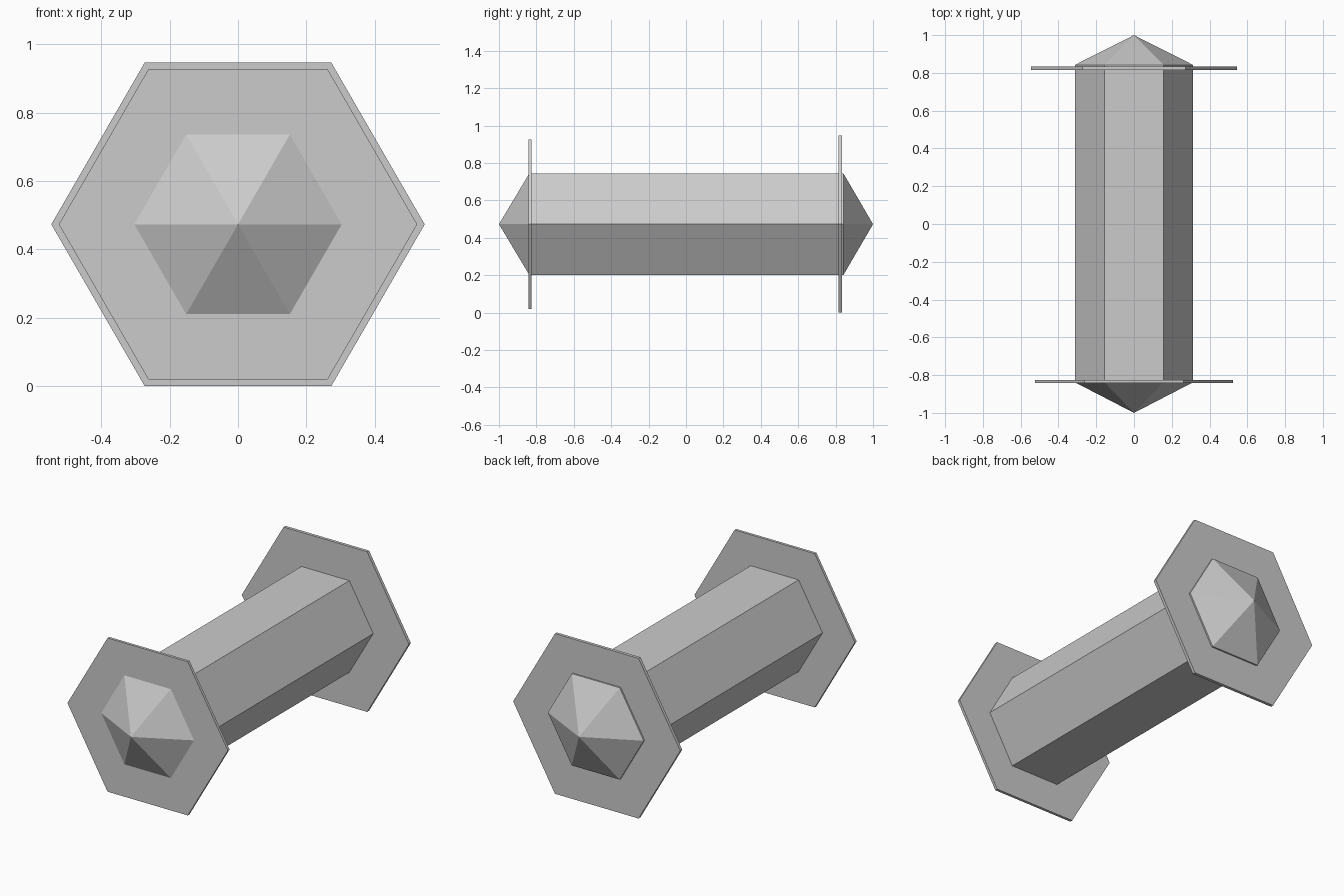
import bpy, bmesh, math

if "Cube" in bpy.data.objects:
    bpy.data.objects.remove(bpy.data.objects["Cube"])

SIDES = 6
CENTRE_Z = 0.473


def hex_lathe(name, profile, closed=False):
    """Turn a (radius, y) profile into a six-sided solid around the y axis."""
    bm = bmesh.new()
    rings = []
    for r, y in profile:
        if r == 0:
            rings.append([bm.verts.new((0, y, CENTRE_Z))] * SIDES)
        else:
            rings.append([bm.verts.new((r * math.cos(math.tau * i / SIDES), y,
                                        CENTRE_Z + r * math.sin(math.tau * i / SIDES)))
                          for i in range(SIDES)])
    pairs = list(zip(rings, rings[1:]))
    if closed:
        pairs.append((rings[-1], rings[0]))
    for a, b in pairs:
        for i in range(SIDES):
            j = (i + 1) % SIDES
            bm.faces.new(list(dict.fromkeys((a[i], a[j], b[j], b[i]))))
    bmesh.ops.recalc_face_normals(bm, faces=bm.faces)
    mesh = bpy.data.meshes.new(name)
    bm.to_mesh(mesh)
    bm.free()
    obj = bpy.data.objects.new(name, mesh)
    bpy.context.collection.objects.link(obj)
    return obj


# Hexagonal shaft with pointed ends
R = 0.313
hex_lathe("shaft", [(0, -1), (R, -0.838), (R, 0.842), (0, 1)])


# Thin hexagonal flanges around the shaft, the back one slightly larger
def flange(name, radius, y0, y1):
    inner = R - 0.01
    hex_lathe(name, [(inner, y0), (radius, y0), (radius, y1), (inner, y1)], closed=True)


flange("front_flange", 0.524, -0.843, -0.827)
flange("back_flange", 0.546, 0.815, 0.833)
